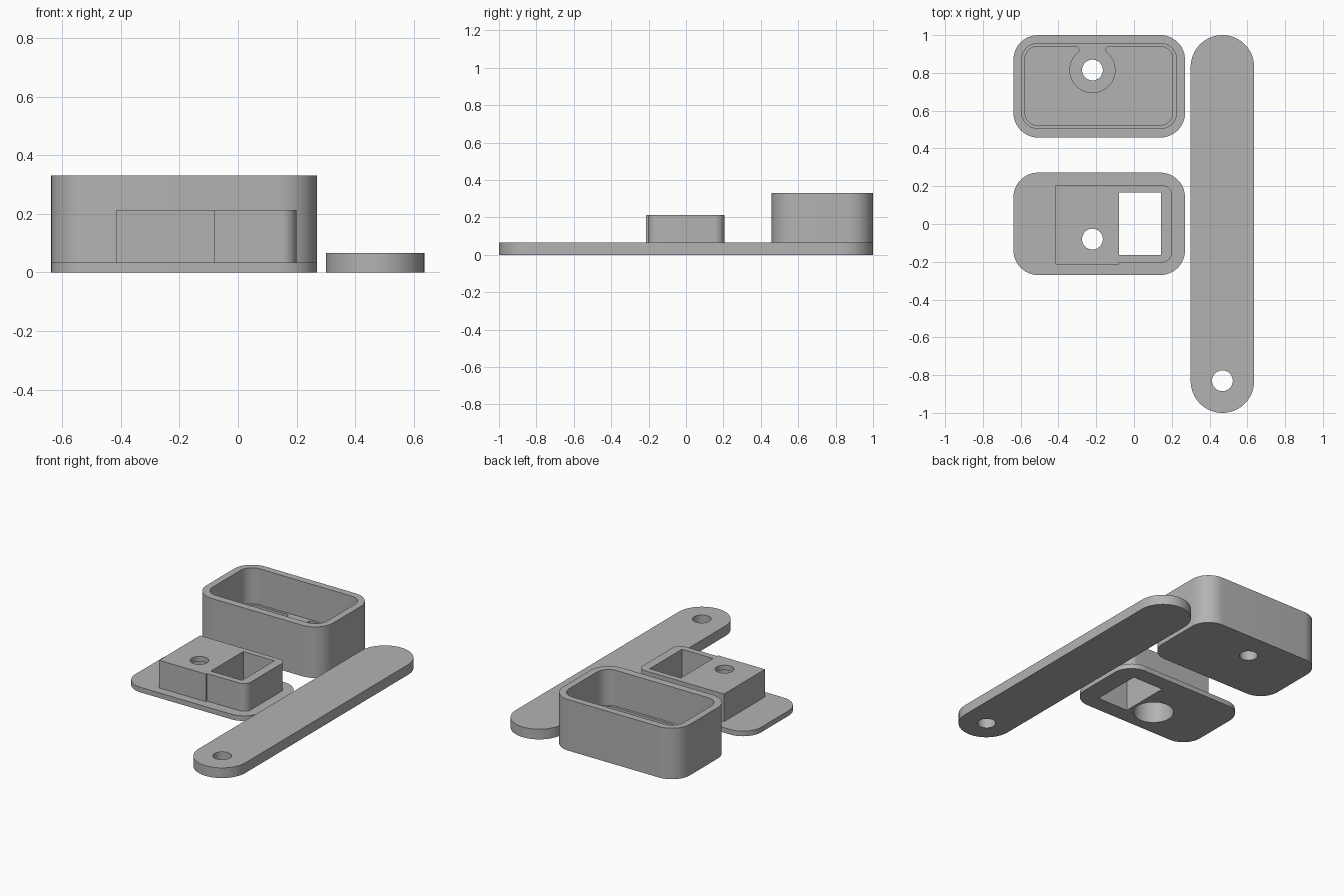
import bpy, bmesh, math

if "Cube" in bpy.data.objects:
    bpy.data.objects.remove(bpy.data.objects["Cube"])

grey = bpy.data.materials.new("plain grey")
grey.diffuse_color = (0.45, 0.45, 0.45, 1)
grey.use_nodes = True
grey.node_tree.nodes["Principled BSDF"].inputs["Base Color"].default_value = grey.diffuse_color


def arc(cx, cy, r, a0, a1, n=12):
    """Points on an arc, angles in degrees."""
    return [(cx + r * math.cos(math.radians(a0 + (a1 - a0) * i / n)),
             cy + r * math.sin(math.radians(a0 + (a1 - a0) * i / n))) for i in range(n + 1)]


def rounded(x0, x1, y0, y1, r, top_insert=(), n=12):
    """Counter-clockwise rounded rectangle, with an optional path in its top edge."""
    return (arc(x1 - r, y1 - r, r, 0, 90, n) + list(top_insert) +
            arc(x0 + r, y1 - r, r, 90, 180, n) +
            arc(x0 + r, y0 + r, r, 180, 270, n) +
            arc(x1 - r, y0 + r, r, 270, 360, n))


def circle(cx, cy, r, n=48):
    return arc(cx, cy, r, 0, 360, n)[:-1]


def prism(name, outline, z0, z1):
    """Extrude a closed outline from z0 to z1."""
    bm = bmesh.new()
    face = bm.faces.new([bm.verts.new((x, y, z0)) for x, y in outline])
    ext = bmesh.ops.extrude_face_region(bm, geom=[face])
    for v in ext["geom"]:
        if isinstance(v, bmesh.types.BMVert):
            v.co.z = z1
    bmesh.ops.recalc_face_normals(bm, faces=bm.faces)
    mesh = bpy.data.meshes.new(name)
    bm.to_mesh(mesh)
    bm.free()
    mesh.materials.append(grey)
    obj = bpy.data.objects.new(name, mesh)
    bpy.context.collection.objects.link(obj)
    return obj


def combine(obj, others, operation):
    """Apply booleans and discard the tool objects."""
    for other in others:
        mod = obj.modifiers.new("cut", 'BOOLEAN')
        mod.operation, mod.solver, mod.object = operation, 'EXACT', other
        bpy.context.view_layer.update()
        graph = bpy.context.evaluated_depsgraph_get()
        mesh = bpy.data.meshes.new_from_object(obj.evaluated_get(graph))
        obj.modifiers.clear()
        obj.data = mesh
        bpy.data.objects.remove(other)


HOLE = 0.055

# long flat arm with rounded ends and one pivot hole
ax, ar = 0.468, 0.168
arm = prism("arm", arc(ax, 1 - ar, ar, 0, 180, 32) + arc(ax, ar - 1, ar, 180, 360, 32), 0, 0.066)
combine(arm, [prism("arm_hole", circle(ax, -0.83, HOLE), -0.1, 0.2)], 'DIFFERENCE')

# open box: wide cavity, ledge, and a deeper recess that leaves a round boss
bx, by = -0.22, 0.815
flare = [(0.085, 0.125), (0.077, 0.121), (0.072, 0.111)]
boss = ([(bx + x, by + y) for x, y in flare] +
        arc(bx, by, 0.122, 54, -234, 40) +
        [(bx - x, by + y) for x, y in reversed(flare)])
box = prism("box", rounded(-0.638, 0.27, 0.458, 1.0, 0.13), 0, 0.33)
combine(box, [
    prism("cavity", rounded(-0.594, 0.225, 0.507, 0.955, 0.082), 0.098, 0.5),
    prism("recess", rounded(-0.577, 0.205, 0.523, 0.94, 0.066, boss), 0.033, 0.2),
    prism("box_hole", circle(bx, by, HOLE), -0.1, 0.2),
], 'DIFFERENCE')

# lid plate with a raised block, slightly proud at the front left
lid = prism("lid", rounded(-0.638, 0.27, -0.27, 0.272, 0.13), 0, 0.033)
block_outline = (arc(0.15, 0.155, 0.05, 0, 90) +
                 [(-0.415, 0.205), (-0.415, -0.214), (-0.08, -0.214), (-0.08, -0.203)] +
                 arc(0.15, -0.153, 0.05, 270, 360))
combine(lid, [prism("block", block_outline, 0.015, 0.212)], 'UNION')

# square shaft, pivot hole and the wide bore below it
combine(lid, [
    prism("shaft", [(-0.08, -0.163), (0.143, -0.163), (0.143, 0.168), (-0.08, 0.168)], -0.1, 0.4),
    prism("lid_hole", circle(bx, -0.08, HOLE), -0.1, 0.4),
    prism("lid_bore", circle(bx, -0.08, 0.122), -0.1, 0.18),
], 'DIFFERENCE')

# smooth the rounded walls, keep the edges sharp
bpy.ops.object.select_all(action='DESELECT')
for obj in (arm, box, lid):
    obj.select_set(True)
    bpy.context.view_layer.objects.active = obj
bpy.ops.object.shade_smooth_by_angle(angle=math.radians(30))
